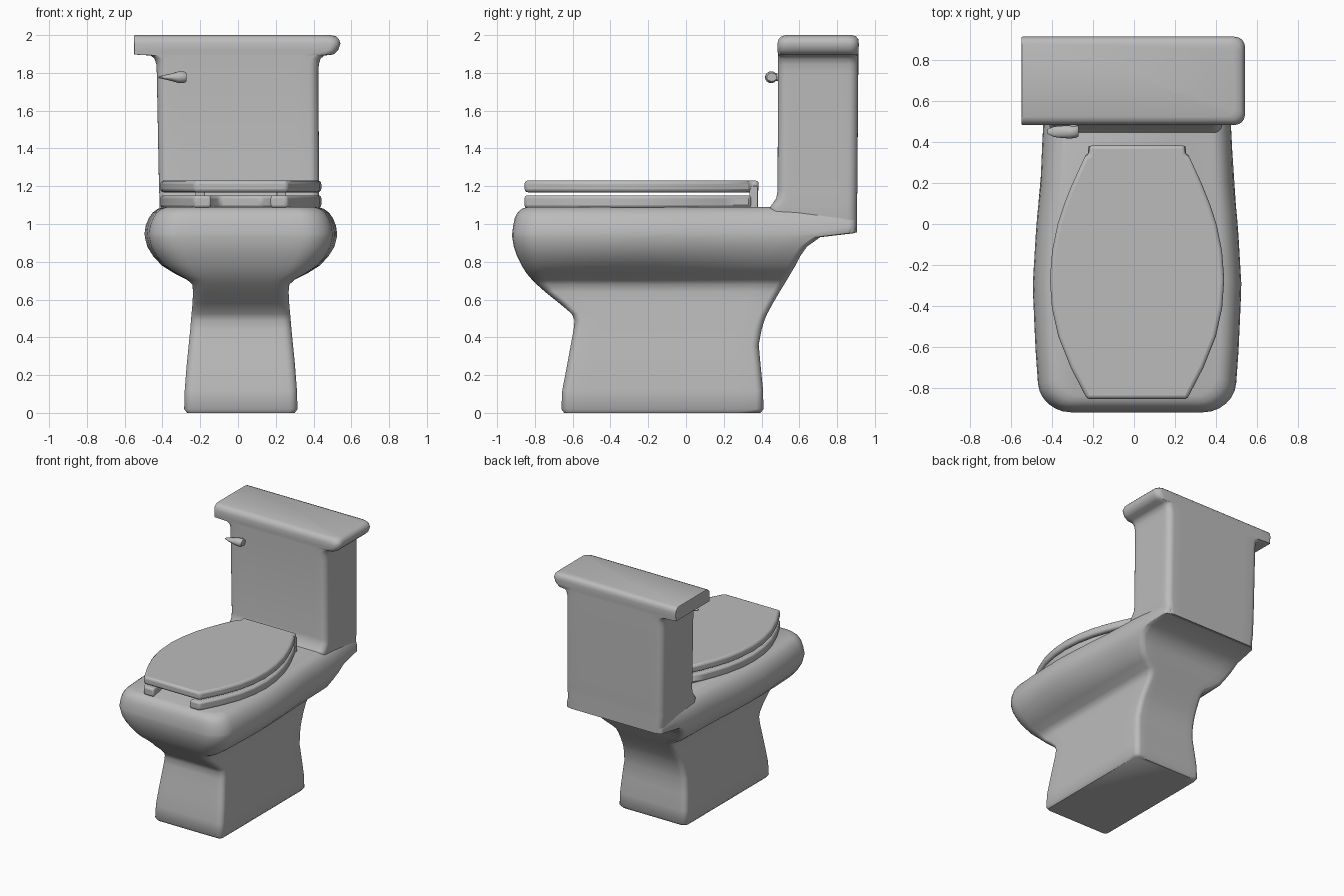
import bpy, bmesh, math

cube = bpy.data.objects.get("Cube")
if cube:
    bpy.data.objects.remove(cube, do_unlink=True)

# Single ceramic material
CERAMIC = bpy.data.materials.new("grey ceramic")
CERAMIC.use_nodes = True
GREY = (0.5, 0.5, 0.5, 1.0)
CERAMIC.diffuse_color = GREY
bsdf = next(n for n in CERAMIC.node_tree.nodes if n.type == 'BSDF_PRINCIPLED')
bsdf.inputs["Base Color"].default_value = GREY
bsdf.inputs["Roughness"].default_value = 0.5

CX = 0.015  # shared centre line of bowl, seat and lid


def finish(name, bm, angle=35, bevel=0):
    """Turn a bmesh into a shaded object."""
    bmesh.ops.recalc_face_normals(bm, faces=bm.faces)
    mesh = bpy.data.meshes.new(name)
    bm.to_mesh(mesh)
    bm.free()
    ob = bpy.data.objects.new(name, mesh)
    bpy.context.collection.objects.link(ob)
    mesh.materials.append(CERAMIC)
    if bevel:
        mod = ob.modifiers.new("soft_edge", 'BEVEL')
        mod.width, mod.segments, mod.limit_method = bevel, 3, 'ANGLE'
        mod.angle_limit = math.radians(40)
    bpy.ops.object.select_all(action='DESELECT')
    ob.select_set(True)
    bpy.context.view_layer.objects.active = ob
    bpy.ops.object.shade_smooth_by_angle(angle=math.radians(angle))
    return ob


def loft(name, rings, angle=35):
    """Skin a list of equal-length rings and cap both ends."""
    bm = bmesh.new()
    vs = [[bm.verts.new(p) for p in ring] for ring in rings]
    n = len(vs[0])
    for a, b in zip(vs, vs[1:]):
        for i in range(n):
            j = (i + 1) % n
            bm.faces.new((a[i], a[j], b[j], b[i]))
    bm.faces.new(vs[0])
    bm.faces.new(vs[-1])
    return finish(name, bm, angle)


def rounded_rect(x0, x1, y0, y1, radii, corner=6, side=10):
    """Rounded rectangle; radii are (rx, ry) for +x back, -x back, -x front, +x front."""
    corners = [(x1, y1, -1, -1), (x0, y1, 1, -1), (x0, y0, 1, 1), (x1, y0, -1, 1)]
    arcs = []
    for k, ((x, y, sx, sy), (rx, ry)) in enumerate(zip(corners, radii)):
        arc = []
        for i in range(corner + 1):
            a = math.pi / 2 * (k + i / corner)
            arc.append((x + sx * rx + rx * math.cos(a), y + sy * ry + ry * math.sin(a)))
        arcs.append(arc)
    pts = []
    for k, arc in enumerate(arcs):
        nxt = arcs[(k + 1) % 4][0]
        pts += arc
        for i in range(1, side):
            t = i / side
            pts.append((arc[-1][0] * (1 - t) + nxt[0] * t, arc[-1][1] * (1 - t) + nxt[1] * t))
    return pts


# Bowl plan: width factor along y
PLAN = [(-0.92, 0.93), (-0.6, 0.975), (-0.3, 1.0), (0.0, 0.965), (0.2, 0.925), (0.5, 0.90), (0.9, 0.825)]


def plan_width(y):
    if y <= PLAN[0][0]:
        return PLAN[0][1]
    for (ya, fa), (yb, fb) in zip(PLAN, PLAN[1:]):
        if y <= yb:
            return fa + (fb - fa) * (y - ya) / (yb - ya)
    return PLAN[-1][1]


# Pedestal and bowl: z, half width, front y, back y, plan blend, front corner radius
BODY = [
    (0.00, 0.285, -0.645, 0.395, 0, 0.03), (0.02, 0.300, -0.66, 0.41, 0, 0.04),
    (0.12, 0.297, -0.655, 0.408, 0, 0.04), (0.25, 0.287, -0.63, 0.395, 0, 0.04),
    (0.36, 0.276, -0.61, 0.385, 0, 0.04), (0.44, 0.268, -0.595, 0.40, 0, 0.04),
    (0.49, 0.264, -0.59, 0.415, 0, 0.04), (0.525, 0.261, -0.605, 0.43, 0, 0.04),
    (0.58, 0.256, -0.67, 0.46, 0, 0.05), (0.64, 0.253, -0.745, 0.495, 0, 0.05),
    (0.68, 0.257, -0.79, 0.52, 0, 0.06), (0.705, 0.285, -0.815, 0.535, 0.2, 0.07),
    (0.74, 0.355, -0.845, 0.555, 0.5, 0.09), (0.78, 0.42, -0.87, 0.58, 0.8, 0.12),
    (0.83, 0.467, -0.895, 0.605, 1, 0.13), (0.88, 0.498, -0.912, 0.64, 1, 0.14),
    (0.93, 0.51, -0.92, 0.71, 1, 0.14), (0.952, 0.51, -0.92, 0.895, 1, 0.14),
    (0.99, 0.505, -0.915, 0.90, 1, 0.14), (1.03, 0.489, -0.907, 0.90, 1, 0.13),
    (1.06, 0.468, -0.892, 0.90, 1, 0.12), (1.08, 0.442, -0.87, 0.90, 1, 0.11),
    (1.09, 0.41, -0.84, 0.90, 1, 0.10),
]
rings = []
for z, hw, yf, yb, blend, r in BODY:
    front, back = (r * 1.15, r), (0.04, 0.04)
    ring = rounded_rect(-hw, hw, yf, yb, (back, back, front, front))
    rings.append([(CX + x * (1 + blend * (plan_width(y) - 1)), y, z) for x, y in ring])
loft("bowl_and_pedestal", rings, 50)

# Tank flaring into its lid: z, left end, right end, front y, back y, radius at -x, radius at +x
TANK = [
    (0.955, -0.40, 0.42, 0.46, 0.905, 0.05, 0.05), (1.08, -0.415, 0.43, 0.44, 0.905, 0.05, 0.05),
    (1.10, -0.415, 0.43, 0.452, 0.905, 0.05, 0.05), (1.135, -0.415, 0.43, 0.478, 0.906, 0.05, 0.05),
    (1.18, -0.418, 0.43, 0.485, 0.907, 0.05, 0.05), (1.80, -0.43, 0.425, 0.487, 0.912, 0.05, 0.05),
    (1.845, -0.432, 0.428, 0.487, 0.912, 0.05, 0.05), (1.875, -0.442, 0.437, 0.487, 0.912, 0.05, 0.05),
    (1.892, -0.462, 0.458, 0.487, 0.912, 0.04, 0.05), (1.897, -0.55, 0.505, 0.487, 0.912, 0.006, 0.05),
    (1.92, -0.55, 0.53, 0.484, 0.914, 0.006, 0.05), (1.955, -0.55, 0.542, 0.484, 0.915, 0.006, 0.05),
    (1.978, -0.55, 0.535, 0.49, 0.912, 0.006, 0.05), (1.993, -0.55, 0.52, 0.505, 0.90, 0.006, 0.05),
    (2.00, -0.548, 0.49, 0.525, 0.88, 0.006, 0.04),
]
rings = []
for z, x0, x1, y0, y1, rl, rr in TANK:
    ring = rounded_rect(x0, x1, y0, y1, ((rr, rr), (rl, rl), (rl, rl), (rr, rr)))
    rings.append([(x, y, z) for x, y in ring])
loft("tank", rings, 40)


def plate(name, outline, z0, z1, bevel):
    """Extrude a flat outline into a soft-edged slab."""
    bm = bmesh.new()
    face = bm.faces.new([bm.verts.new((CX + x, y, z0)) for x, y in outline])
    ext = bmesh.ops.extrude_face_region(bm, geom=[face])
    top = [v for v in ext["geom"] if isinstance(v, bmesh.types.BMVert)]
    bmesh.ops.translate(bm, verts=top, vec=(0, 0, z1 - z0))
    return finish(name, bm, 35, bevel)


def mirrored(half):
    return half + [(-x, y) for x, y in reversed(half)]


# Seat lid and open-fronted seat share one curved outline (half width, y)
CURVE = [(0.255, 0.33), (0.315, 0.2), (0.355, 0.1), (0.388, 0.0), (0.415, -0.13), (0.426, -0.27),
         (0.416, -0.41), (0.385, -0.55), (0.325, -0.7), (0.245, -0.855)]
plate("seat_lid", mirrored([(0.235, 0.385), (0.235, 0.34)] + CURVE), 1.168, 1.23, 0.018)
INNER = [(0.155, -0.855), (0.185, -0.7), (0.22, -0.5), (0.235, -0.3), (0.225, -0.1),
         (0.185, 0.07), (0.11, 0.16)]
plate("seat", mirrored([(0.25, 0.345)] + CURVE + INNER), 1.085, 1.152, 0.02)

# Hinges
for side, x in (("right", -0.215), ("left", 0.215)):
    block = [(x - 0.025, 0.335), (x + 0.025, 0.335), (x + 0.025, 0.38), (x - 0.025, 0.38)]
    plate("hinge_" + side, block, 1.08, 1.2, 0.005)

# Flush lever: x, centre y, half depth, half height
LEVER = [(-0.422, 0.452, 0.012, 0.004), (-0.39, 0.451, 0.026, 0.011), (-0.35, 0.450, 0.030, 0.020),
         (-0.315, 0.450, 0.032, 0.031), (-0.285, 0.452, 0.032, 0.031), (-0.272, 0.454, 0.026, 0.022)]
rings = []
for x, y, d, h in LEVER:
    rings.append([(x, y + d * math.cos(a), 1.777 + h * math.sin(a))
                  for a in (math.tau * i / 16 for i in range(16))])
loft("flush_lever", rings, 45)

# Lever pivot into the tank
rings = []
for y in (0.45, 0.50):
    rings.append([(-0.295 + 0.02 * math.cos(a), y, 1.777 + 0.02 * math.sin(a))
                  for a in (math.tau * i / 16 for i in range(16))])
loft("lever_pivot", rings)
